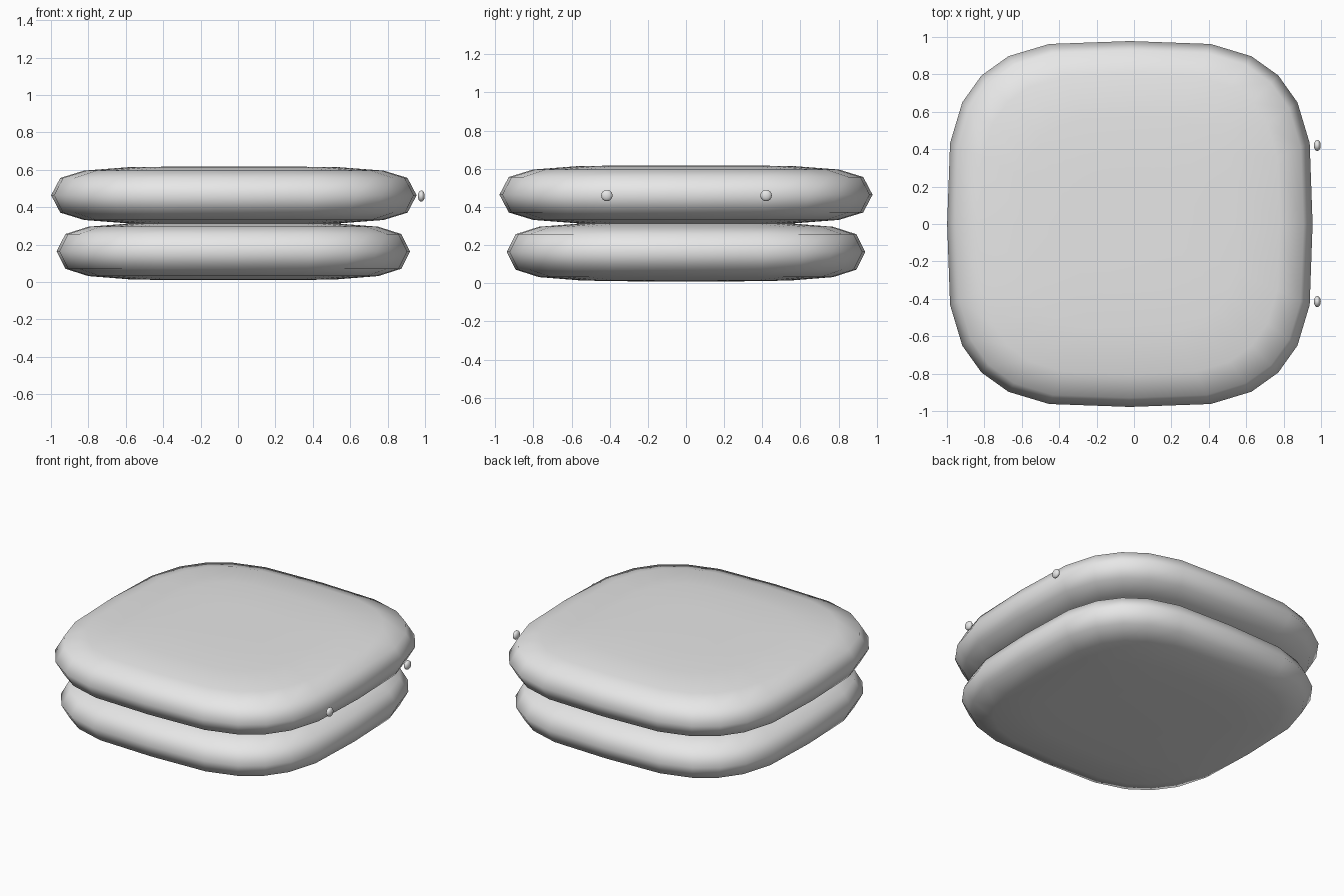
import bpy, bmesh
from mathutils import Vector

cube = bpy.data.objects.get("Cube")
if cube:
    bpy.data.objects.remove(cube)

grey = bpy.data.materials.new("plain grey")
grey.use_nodes = True
grey.diffuse_color = (0.8, 0.8, 0.8, 1)
grey.node_tree.nodes["Principled BSDF"].inputs["Base Color"].default_value = (0.8, 0.8, 0.8, 1)

# One quarter of the rounded-square outline, turned four times
QUARTER = [(1, 0), (0.984, 0.442), (0.917, 0.665), (0.812, 0.812), (0.665, 0.917), (0.442, 0.984)]
outline = []
x_axis, y_axis = Vector((1, 0)), Vector((0, 1))
for _ in range(4):
    outline += [x_axis * a + y_axis * b for a, b in QUARTER]
    x_axis, y_axis = y_axis, -x_axis

# Upper half of the cushion section: (outline scale, height)
SECTION = [(1, 0), (0.95, 0.093), (0.82, 0.132), (0.58, 0.15), (0.3, 0.154)]


def finish(obj):
    obj.data.materials.append(grey)
    for poly in obj.data.polygons:
        poly.use_smooth = True


def make_cushion(name, location, half_x, half_y):
    section = [(s, -h) for s, h in reversed(SECTION[1:])] + SECTION
    bm = bmesh.new()
    rings = [[bm.verts.new((p.x * half_x * s, p.y * half_y * s, h)) for p in outline]
             for s, h in section]
    count = len(outline)
    for low, high in zip(rings, rings[1:]):
        for i in range(count):
            j = (i + 1) % count
            bm.faces.new((low[i], low[j], high[j], high[i]))
    bm.faces.new(rings[-1])
    bm.faces.new(rings[0][::-1])
    mesh = bpy.data.meshes.new(name)
    bm.to_mesh(mesh)
    bm.free()
    obj = bpy.data.objects.new(name, mesh)
    obj.location = location
    bpy.context.collection.objects.link(obj)
    finish(obj)


# Two stacked cushions
make_cushion("lower_cushion", (-0.025, 0, 0.164), 0.945, 0.94)
make_cushion("upper_cushion", (-0.022, 0, 0.464), 0.977, 0.978)

# Small flattened buttons beside the upper cushion
for name, y in (("front_button", -0.415), ("back_button", 0.42)):
    bpy.ops.mesh.primitive_uv_sphere_add(segments=12, ring_count=8, radius=0.03,
                                         location=(0.98, y, 0.46))
    button = bpy.context.object
    button.name = name
    button.scale = (0.62, 1, 1)
    finish(button)
